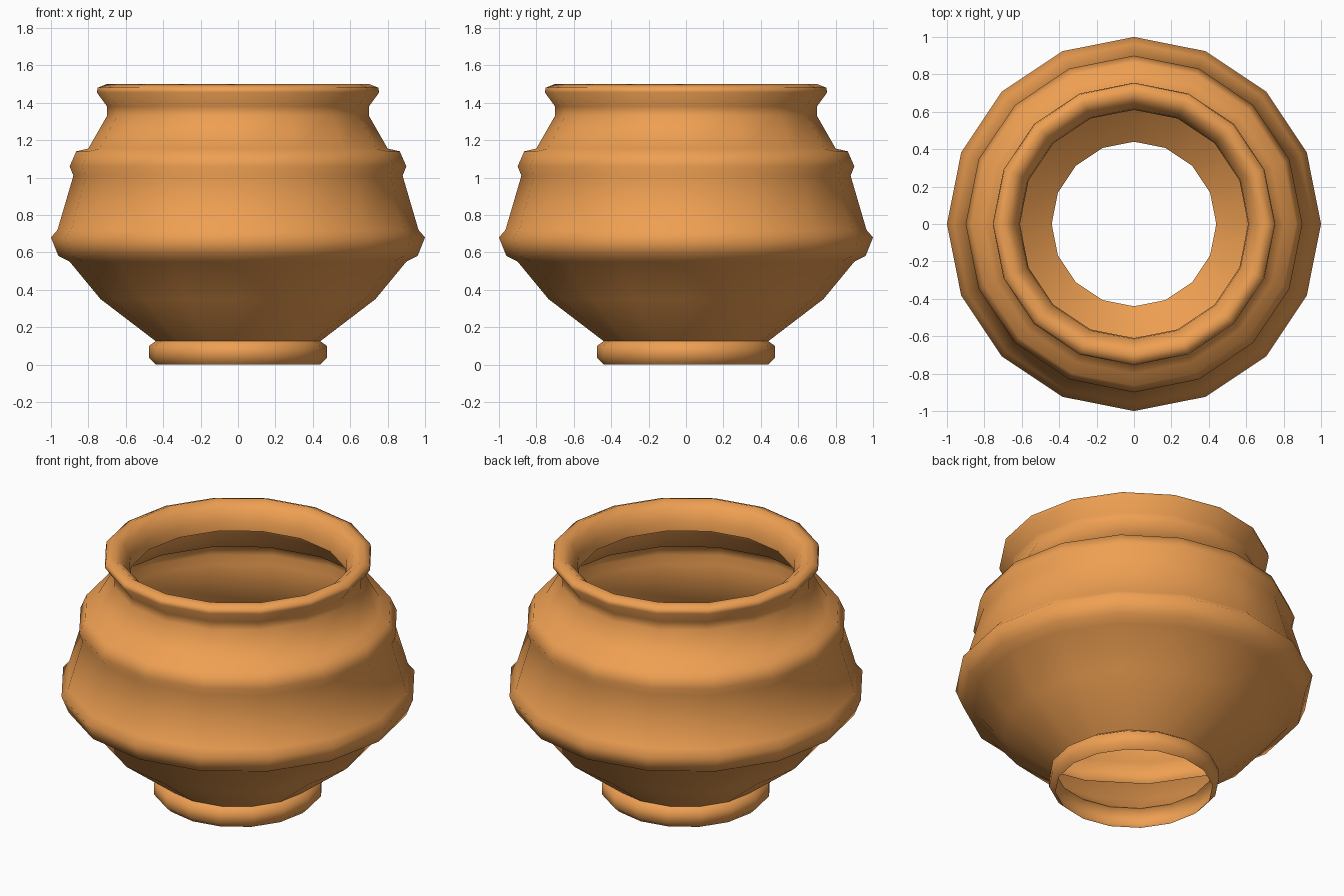
import bpy, bmesh, math

if "Cube" in bpy.data.objects:
    bpy.data.objects.remove(bpy.data.objects["Cube"])

SIDES = 16

clay = bpy.data.materials.new("orange_clay")
clay.diffuse_color = (0.86, 0.35, 0.085, 1)
clay.use_nodes = True
clay.node_tree.nodes["Principled BSDF"].inputs["Base Color"].default_value = clay.diffuse_color


def lathe(name, profile):
    """Spin an open (radius, height) profile around z into a thin shell."""
    bm = bmesh.new()
    rings = []
    for r, z in profile:
        rings.append([bm.verts.new((r * math.cos(2 * math.pi * i / SIDES),
                                    r * math.sin(2 * math.pi * i / SIDES), z))
                      for i in range(SIDES)])
    for low, high in zip(rings, rings[1:]):
        for i in range(SIDES):
            j = (i + 1) % SIDES
            bm.faces.new((low[i], low[j], high[j], high[i]))
    mesh = bpy.data.meshes.new(name)
    bm.to_mesh(mesh)
    bm.free()
    obj = bpy.data.objects.new(name, mesh)
    bpy.context.collection.objects.link(obj)
    mesh.materials.append(clay)
    bpy.ops.object.select_all(action='DESELECT')
    obj.select_set(True)
    bpy.context.view_layer.objects.active = obj
    bpy.ops.object.shade_smooth_by_angle(angle=math.radians(75))
    return obj


# open-bottomed pot: foot, bowl, belly ridge, shoulder ridge, neck, rim, inner lip
foot = [(0.44, 0), (0.475, 0.035), (0.475, 0.10), (0.44, 0.125)]
bowl = [(0.735, 0.35), (0.90, 0.55)]
belly_ridge = [(0.96, 0.58), (1.0, 0.68), (0.965, 0.72)]
shoulder_ridge = [(0.88, 1.01), (0.90, 1.06), (0.865, 1.14), (0.80, 1.155)]
neck = [(0.70, 1.33), (0.70, 1.38)]
rim = [(0.755, 1.455), (0.75, 1.48), (0.70, 1.50)]
inner_lip = [(0.65, 1.465), (0.615, 1.40), (0.61, 1.34), (0.70, 1.33)]

lathe("pot", foot + bowl + belly_ridge + shoulder_ridge + neck + rim + inner_lip)
